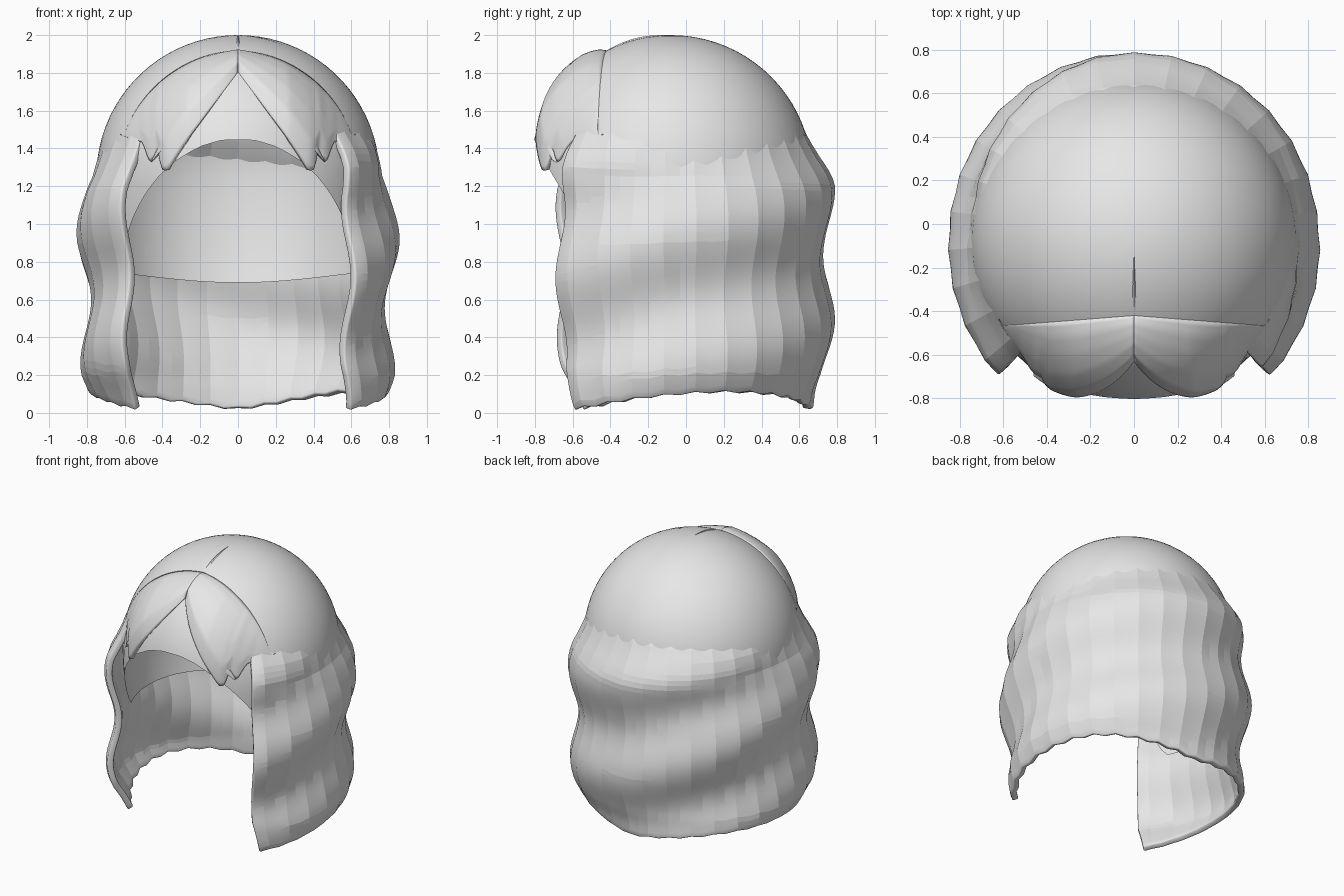
import bpy, bmesh, math
from mathutils import Vector

if "Cube" in bpy.data.objects:
    bpy.data.objects.remove(bpy.data.objects["Cube"])

hair = bpy.data.materials.new("light_grey_hair")
hair.diffuse_color = (0.8, 0.8, 0.8, 1)
hair.use_nodes = True
hair.node_tree.nodes["Principled BSDF"].inputs["Base Color"].default_value = hair.diffuse_color

CY, CZ, R = -0.08, 1.25, 0.75      # skull dome centre and radius
HEAD = Vector((0, CY, 1.2))


def lerp(pts, x):
    """Piecewise linear lookup."""
    if x <= pts[0][0]:
        return pts[0][1]
    for (a, b), (c, d) in zip(pts, pts[1:]):
        if x <= c:
            return b + (d - b) * (x - a) / (c - a)
    return pts[-1][1]


def grid_object(name, rows, thickness=0.0, angle=35, closed=False, bevel=0.0):
    """Skin a grid of points (list of columns) into an object."""
    bm = bmesh.new()
    vs = [[bm.verts.new(p) for p in col] for col in rows]
    n = len(vs)
    for i in range(n if closed else n - 1):
        a, b = vs[i], vs[(i + 1) % n]
        for j in range(len(a) - 1):
            bm.faces.new((a[j], a[j + 1], b[j + 1], b[j]))
    bmesh.ops.remove_doubles(bm, verts=bm.verts, dist=0.0005)
    bm.normal_update()
    # normals point away from the head centre
    if sum(f.normal.dot(f.calc_center_median() - HEAD) * f.calc_area() for f in bm.faces) < 0:
        bmesh.ops.reverse_faces(bm, faces=bm.faces)
    me = bpy.data.meshes.new(name)
    bm.to_mesh(me)
    bm.free()
    me.materials.append(hair)
    ob = bpy.data.objects.new(name, me)
    bpy.context.collection.objects.link(ob)
    if thickness:
        m = ob.modifiers.new("thickness", 'SOLIDIFY')
        m.thickness = thickness
        m.offset = -1
    if bevel:
        m = ob.modifiers.new("rounded_rim", 'BEVEL')
        m.width = bevel
        m.segments = 2
        m.limit_method = 'ANGLE'
        m.angle_limit = math.radians(60)
    if angle:
        bpy.ops.object.select_all(action='DESELECT')
        ob.select_set(True)
        bpy.context.view_layer.objects.active = ob
        bpy.ops.object.shade_smooth_by_angle(angle=math.radians(angle))
    return ob


# ---- scalp cap: dome with an arched face opening ----
def cap_point(phi, s):
    """s in 0..1 runs over the dome, above 1 down the straight sides."""
    if s <= 1:
        r, z = R * math.sin(s * math.pi / 2), CZ + R * math.cos(s * math.pi / 2)
    else:
        z = CZ - (s - 1) * 0.55
        r = R - 0.06 * (s - 1) ** 2
    return Vector((r * math.sin(phi), CY - r * math.cos(phi), z))


def in_opening(p):
    if p.y > CY or abs(p.x) >= 0.62:
        return False
    return p.z < 0.7 + 0.75 * math.sqrt(1 - (p.x / 0.62) ** 2)


cap = []
for i in range(96):
    phi = 2 * math.pi * i / 96
    end = 1.92 + 0.1 * max(0, -math.cos(phi)) ** 3
    s = 0.5
    while s < end and not in_opening(cap_point(phi, s)):
        s += 0.004
    cap.append([cap_point(phi, min(s, end) * j / 40) for j in range(41)])
grid_object("scalp_cap", cap, closed=True)

# ---- long curtain around the sides and back, its waves climbing like a helix ----
BASE = [(0, .735), (.06, .755), (.2, .785), (.5, .80), (.9, .81), (1.2, .80),
        (1.3, .775), (1.4, .73), (1.53, .655)]
PHASE = [(44, .70), (90, .95), (180, 1.2), (225, 1.43), (270, 1.67), (316, 1.82)]
COLS, ROWS = 46, 40
curtain = []
for i in range(COLS + 1):
    deg = 44 + 272 * i / COLS
    side = abs(math.sin((deg - 44) / 136 * math.pi))
    ridge = 1 if i % 2 else -1
    bottom = 0.012 + 0.09 * side ** 1.2 + 0.012 * (ridge + 1) / 2
    edge = max(0, (abs(deg - 180) - 106) / 30)          # 1 at the front ends
    top = 1.5 + 0.03 * edge
    front = 0.06 * max(0, (math.cos(math.radians(deg)) + 0.2) / 0.92) ** 1.5
    col = []
    for j in range(ROWS + 1):
        z = bottom + (top - bottom) * j / ROWS
        fade = min(1, max(0, (1.5 - z) / 0.25))
        wave = 0.036 * fade * math.cos(2 * math.pi * (z - lerp(PHASE, deg)) / 0.72)
        low = max(0, 1 - z / 0.25)                       # ends curl back near the hem
        phi = math.radians(deg + math.copysign(4, 180 - deg) * low * edge)
        r = lerp(BASE, z) + front * (1 - 0.45 * low) + wave + 0.0035 * ridge
        col.append(Vector((r * math.sin(phi), -0.05 - r * math.cos(phi), z)))
    curtain.append(col)
grid_object("hair_curtain", curtain, thickness=0.043, angle=6, bevel=0.01)

# ---- swept fringe: two mirrored locks with pointed tips ----
EDGE = [(0, 1.78), (.1, 1.645), (.2, 1.51), (.3, 1.375), (.36, 1.285), (.385, 1.28),
        (.405, 1.34), (.415, 1.40), (.45, 1.33), (.465, 1.34), (.5, 1.43), (.62, 1.47)]
PUFF = [(0, .052), (.12, .058), (.25, .066), (.36, .05), (.45, .025), (.52, .008), (.62, .0)]
LIFT = [(0, 0), (.12, .4), (.3, .7), (.5, .92), (.75, 1), (1, .6)]
for sign, label in ((-1, "left"), (1, "right")):
    lock = []
    for i in range(49):
        x = 0.62 * i / 48
        rho = math.sqrt(R * R - x * x)
        hi = math.acos(min(1, (0.34 + 0.08 * x) / rho))
        lo = math.asin(max(-1, min(1, (lerp(EDGE, x) - CZ) / rho)))
        hi = max(hi, lo + 0.02)
        col = []
        for j in range(25):
            t = j / 24
            a = hi + (lo - hi) * t
            n = Vector((x, -rho * math.cos(a), rho * math.sin(a))) / R
            p = n * (R + 0.001 + lerp(PUFF, x) * lerp(LIFT, t))
            col.append(Vector((sign * p.x, CY + p.y, CZ + p.z)))
        lock.append(col)
    grid_object(label + "_fringe", lock, thickness=0.03, angle=50)

# ---- thin second strand beside each fringe tip ----
for sign, label in ((-1, "left"), (1, "right")):
    strand = []
    for i in range(13):
        t = i / 12
        x, z = 0.31 + 0.15 * t, 1.54 - 0.21 * t
        w = 0.018 * math.sin(math.pi * (0.1 + 0.85 * t))
        lift = R + 0.006 + lerp(PUFF, x) * 0.85
        col = []
        for k, d in ((-1, -0.02), (-.5, 0), (.5, 0), (1, -0.02)):
            px, pz = x + k * w * 0.8, z + k * w * 0.6
            py = -math.sqrt(max(0, (lift + d) ** 2 - px ** 2 - (pz - CZ) ** 2))
            col.append(Vector((sign * px, CY + py, pz)))
        strand.append(col)
    grid_object(label + "_fringe_strand", strand, angle=50)

# ---- narrow parting ridge on the crown ----
parting = []
for i in range(13):
    t = i / 12
    a = math.radians(2 + 25 * t)
    w, h = 0.018 * t, 0.007 * math.sin(math.pi * t)
    parting.append([Vector((k * w, CY - (R + d) * math.sin(a), CZ + (R + d) * math.cos(a)))
                    for k, d in ((-1, -0.004), (0, h), (1, -0.004))])
grid_object("parting_ridge", parting)
